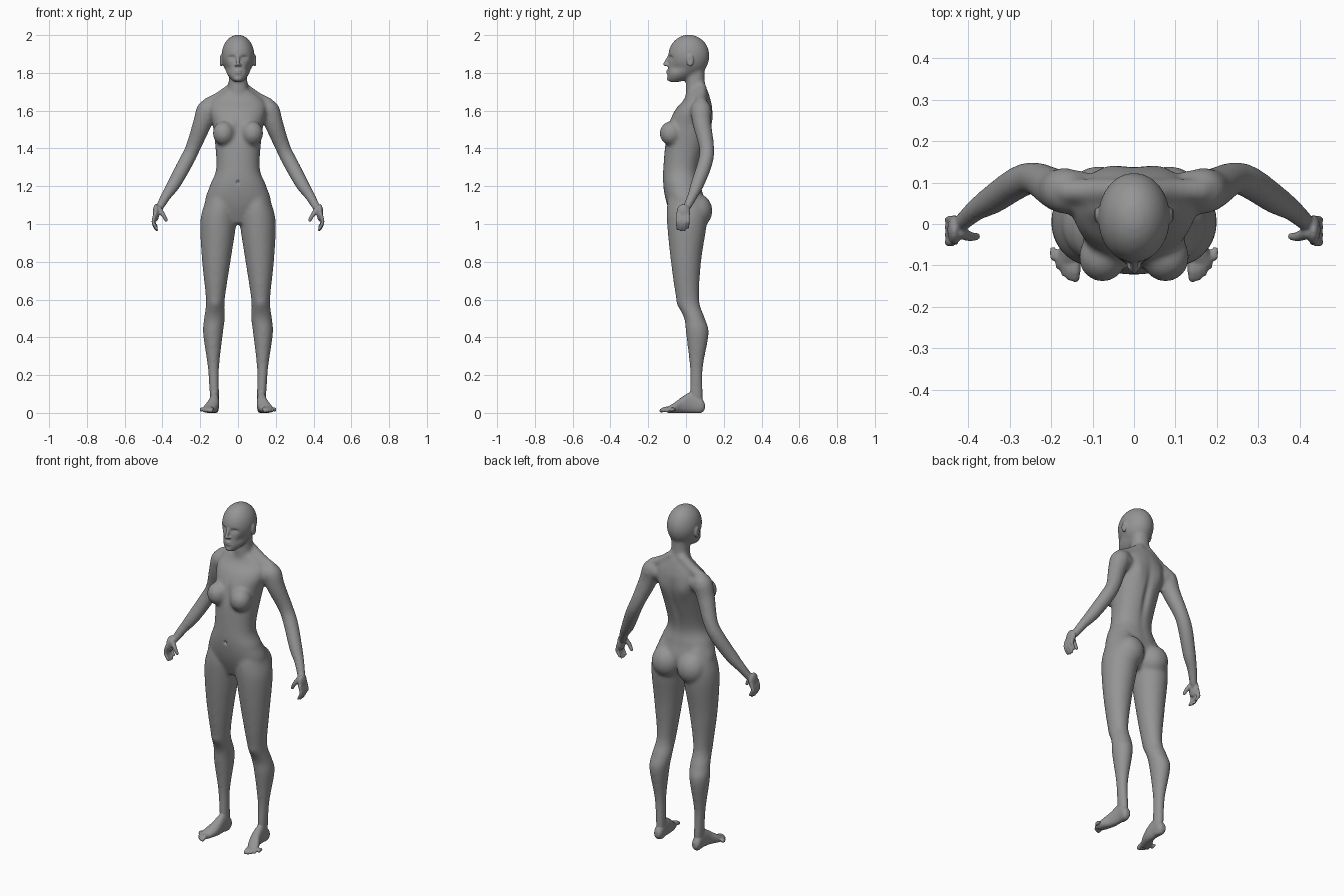
import bpy, bmesh, math
from mathutils import Vector, Matrix

default_cube = bpy.data.objects.get("Cube")
if default_cube:
    bpy.data.objects.remove(default_cube, do_unlink=True)

skin = bpy.data.materials.new("neutral_grey")
skin.use_nodes = True
grey = (.3, .3, .3, 1)
skin.diffuse_color = grey
skin.node_tree.nodes["Principled BSDF"].inputs["Base Color"].default_value = grey


def spline(rows, steps=8):
    """Smoothly resample rows of numbers."""
    result = []
    for i in range(len(rows) - 1):
        before, start = rows[max(i - 1, 0)], rows[i]
        end, after = rows[i + 1], rows[min(i + 2, len(rows) - 1)]
        for step in range(steps):
            t = step / steps
            result.append([q + t / 2 * (r - p + t * (2 * p - 5 * q + 4 * r - s
                           + t * (3 * (q - r) + s - p)))
                           for p, q, r, s in zip(before, start, end, after)])
    return result + [list(rows[-1])]


def skin_rings(bm, rings):
    """Join successive rings of points into a closed tube."""
    loops = [[bm.verts.new(point) for point in ring] for ring in rings]
    for low, high in zip(loops, loops[1:]):
        for i in range(len(low)):
            bm.faces.new((low[i - 1], low[i], high[i], high[i - 1]))
    bm.faces.new(loops[0][::-1])
    bm.faces.new(loops[-1])


def circle(count):
    angles = [math.tau * k / count for k in range(count)]
    return [(math.cos(angle), math.sin(angle)) for angle in angles]


def loft(bm, rows, power=2.2, along_y=False):
    """Rounded sections given by position, then low and high bounds both ways."""
    rings = []
    for place, a_low, a_high, b_low, b_high in spline(rows):
        ring = []
        for c, s in circle(32):
            c = math.copysign(abs(c) ** (2 / power), c)
            s = math.copysign(abs(s) ** (2 / power), s)
            a = (a_low + a_high + c * (a_high - a_low)) / 2
            b = (b_low + b_high + s * (b_high - b_low)) / 2
            ring.append((a, place, b) if along_y else (a, b, place))
        rings.append(ring)
    skin_rings(bm, rings)


def centred_loft(bm, rows):
    loft(bm, [(z, -width, width, front, back) for z, width, front, back in rows])


def ball(bm, centre, radii):
    matrix = Matrix.Translation(centre) @ Matrix.Diagonal((*radii, 1))
    bmesh.ops.create_uvsphere(bm, u_segments=24, v_segments=16, radius=1, matrix=matrix)


def limb(bm, rows):
    """Round tube through x, y, z, radius rows with rounded ends."""
    points = spline(rows)
    places = [Vector(point[:3]) for point in points]
    span = places[-1] - places[0]
    side = Vector((1, 0, 0)) if abs(span.y) > abs(span.z) + abs(span.x) else Vector((0, 1, 0))
    rings = []
    for i, place in enumerate(places):
        way = places[min(i + 1, len(places) - 1)] - places[max(i - 1, 0)]
        across = way.cross(side).normalized()
        other = way.normalized().cross(across)
        rings.append([place + points[i][3] * (across * c + other * s) for c, s in circle(16)])
    skin_rings(bm, rings)
    for end in (0, -1):
        ball(bm, places[end], [points[end][3]] * 3)


def fuse(bm, name, voxel, rounds):
    """Mirror, merge and smooth the parts into one skin."""
    bmesh.ops.recalc_face_normals(bm, faces=bm.faces)
    mesh = bpy.data.meshes.new(name)
    bm.to_mesh(mesh)
    bm.free()
    fused = bpy.data.objects.new(name, mesh)
    bpy.context.collection.objects.link(fused)
    fused.modifiers.new("mirror", "MIRROR").use_mirror_merge = False
    remesh = fused.modifiers.new("merge", "REMESH")
    remesh.mode, remesh.voxel_size = "VOXEL", voxel
    soften = fused.modifiers.new("soften", "SMOOTH")
    soften.factor, soften.iterations = .5, rounds
    graph = bpy.context.evaluated_depsgraph_get()
    merged = bpy.data.meshes.new_from_object(fused.evaluated_get(graph))
    fused.modifiers.clear()
    fused.data = merged
    return fused


# Trunk, neck and head
body = bmesh.new()
centred_loft(body, [(1, .06, -.06, .05), (1.1, .17, -.1, .1), (1.2, .15, -.12, .08),
                    (1.3, .115, -.12, .07), (1.5, .13, -.1, .13), (1.6, .15, -.06, .14),
                    (1.66, .13, -.01, .13), (1.72, .05, .01, .11)])
centred_loft(body, [(1.6, .06, 0, .12), (1.75, .05, 0, .1), (1.87, .05, .02, .1)])
ball(body, centre=(0, .015, 1.89), radii=(.088, .11, .113))
centred_loft(body, [(1.75, .02, -.09, -.04), (1.78, .05, -.1, .03),
                    (1.83, .07, -.095, .08), (1.92, .07, -.09, .1)])

# Legs and buttocks
loft(body, [(0, .1, .14, .03, .09), (.1, .1, .15, .02, .09), (.24, .1, .16, .02, .09),
            (.42, .08, .185, 0, .12), (.5, .07, .18, -.01, .1), (.6, .07, .17, -.05, .07),
            (.8, .04, .19, -.08, .08), (1, .01, .2, -.1, .11), (1.1, .01, .18, -.1, .11),
            (1.2, .04, .14, -.08, .06)], power=2)
ball(body, centre=(.084, .06, 1.07), radii=(.084, .08, .09))

# Breasts, shoulders and arms
ball(body, centre=(.076, -.08, 1.48), radii=(.058, .06, .064))
limb(body, [(.03, .08, 1.72, .03), (.1, .08, 1.67, .03), (.16, .08, 1.64, .03)])
limb(body, [(.14, .08, 1.6, .05), (.165, .08, 1.6, .056), (.19, .085, 1.53, .05),
            (.24, .11, 1.4, .04), (.28, .1, 1.32, .04), (.34, .06, 1.21, .036),
            (.38, .035, 1.15, .028), (.42, 0, 1.08, .022)])
core = fuse(body, "body_core", voxel=.009, rounds=9)

# Fine parts are added on top of the softened core
fine = bmesh.new()
fine.from_mesh(core.data)
bpy.data.objects.remove(core, do_unlink=True)

# Feet and toes
loft(fine, [(.1, .11, .14, .02, .05), (.08, .1, .15, 0, .08), (.03, .1, .15, 0, .11),
            (-.02, .1, .16, 0, .085), (-.06, .11, .18, 0, .055), (-.1, .13, .19, 0, .03)],
     along_y=True)
for toe in range(5):
    x = .142 + toe / 75
    tip = -.13 + toe * toe / 330
    thickness = .013 - toe / 800
    limb(fine, [(x, -.08, .02, thickness), (x, tip + .02, .02, thickness),
                (x, tip, .012, thickness * .85)])

# Hands, fingers and thumbs
ball(fine, centre=(.434, -.014, 1.06), radii=(.017, .036, .046))
for finger, shortening in enumerate((.006, 0, .002, .014)):
    y = -.044 + finger * .018
    limb(fine, [(.44, y, 1.05, .01), (.448, y, 1.015, .0095),
                (.443, y, .99 + shortening, .009), (.43, y, .968 + shortening, .0075)])
limb(fine, [(.42, -.02, 1.08, .016), (.397, -.03, 1.05, .012), (.38, -.03, 1.02, .009)])

# Nose, lips, chin and ears
limb(fine, [(0, -.092, 1.885, .008), (0, -.111, 1.845, .01)])
ball(fine, centre=(.011, -.1, 1.842), radii=(.008, .01, .007))
for lip_height in (1.8, 1.811):
    ball(fine, centre=(0, -.094, lip_height), radii=(.02, .01, .006))
ball(fine, centre=(0, -.087, 1.77), radii=(.022, .014, .014))
ball(fine, centre=(.089, .022, 1.865), radii=(.01, .018, .032))
figure = fuse(fine, "human_figure", voxel=.0048, rounds=3)


def push(centre, reach, shift):
    """Soft sculpting stroke on both sides."""
    for side in ((1, -1) if centre[0] else (1,)):
        middle = Vector((centre[0] * side, centre[1], centre[2]))
        stroke = Vector((shift[0] * side, shift[1], shift[2]))
        for vertex in figure.data.vertices:
            offset = vertex.co - middle
            if abs(offset.z) < reach[2] * 3:
                distance = sum((d / r) ** 2 for d, r in zip(offset, reach))
                vertex.co += stroke * math.exp(-distance)


# Eye sockets, eyelids and cheeks
push(centre=(.034, -.09, 1.88), reach=(.018, .03, .011), shift=(0, .012, 0))
push(centre=(.033, -.08, 1.877), reach=(.01, .02, .005), shift=(0, -.006, 0))
push(centre=(.06, -.06, 1.825), reach=(.02, .04, .02), shift=(-.006, .004, 0))
# Navel, breastbone and kneecaps
push(centre=(0, -.12, 1.22), reach=(.007, .03, .009), shift=(0, .014, 0))
push(centre=(0, -.1, 1.5), reach=(.02, .05, .06), shift=(0, .008, 0))
push(centre=(.12, -.03, .58), reach=(.03, .03, .03), shift=(0, -.006, 0))
# Spine, shoulder blades and ear bowls
push(centre=(0, .12, 1.4), reach=(.02, .05, .16), shift=(0, -.014, 0))
push(centre=(.075, .13, 1.55), reach=(.04, .04, .06), shift=(0, .01, 0))
push(centre=(.095, .022, 1.868), reach=(.006, .01, .016), shift=(-.006, 0, 0))

figure.data.materials.clear()
figure.data.materials.append(skin)
for face in figure.data.polygons:
    face.use_smooth = True
    face.material_index = 0
